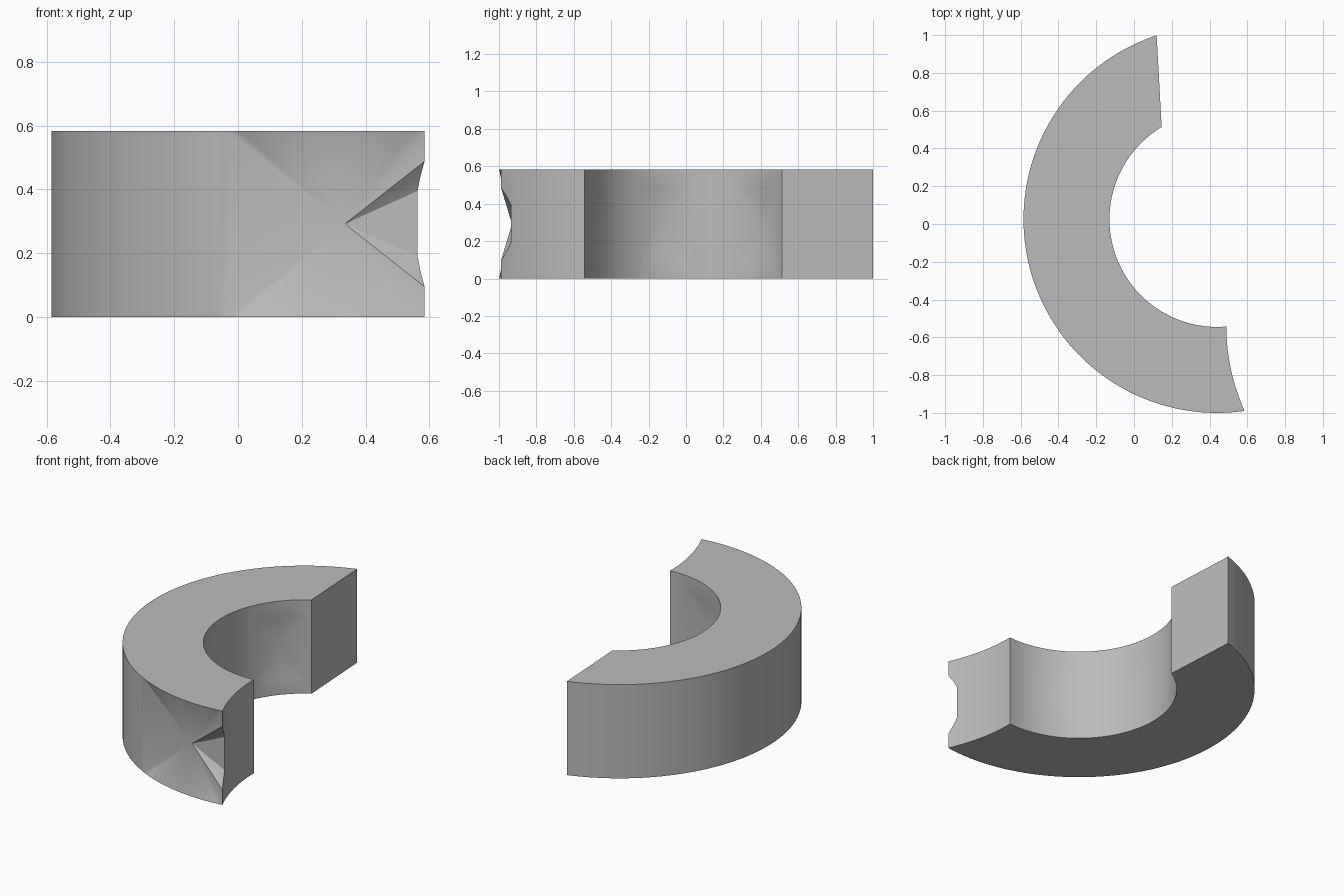
import bpy, bmesh, math

cube = bpy.data.objects.get("Cube")
if cube:
    bpy.data.objects.remove(cube, do_unlink=True)

CX, CY, R_OUT, R_IN, H = 0.44, 0.025, 1.025, 0.57, 0.583
MID = 0.292
START_OUT, END_OUT, DENT_START = 108.2, 278.13, 242.7
START_IN, END_IN = 121, 275
PITS, HALF = (139.3, 194.4, 249.5), 14.2
PIT_LOW, PIT_HIGH, PIT_DEPTH = 0.1, 0.485, 0.044

bm = bmesh.new()
cache = {}


def vert(p):
    key = tuple(round(c, 4) for c in p)
    if key not in cache:
        cache[key] = bm.verts.new(p)
    return cache[key]


def face(*points):
    bm.faces.new([vert(p) for p in points])


def at(p, z):
    return (p[0], p[1], z)


def polar(r, deg):
    a = math.radians(deg)
    return (CX + r * math.cos(a), CY + r * math.sin(a))


def steps(a, b, size):
    n = max(1, round((b - a) / size))
    return [a + (b - a) * i / n for i in range(n + 1)]


def pairs(seq):
    return zip(seq, seq[1:])


# Outer wall: plain cylinder up to the dented area
plain = [polar(R_OUT, a) for a in steps(START_OUT, DENT_START, 2)]
dented = [polar(R_OUT, a) for a in steps(DENT_START, END_OUT, 2)]
for p, q in pairs(plain):
    face(at(p, 0), at(q, 0), at(q, H), at(p, H))

# Concave end: curve from the inner corner to the outer corner
a, b = polar(R_IN, END_IN), polar(R_OUT, END_OUT)


def end_curve(t):
    if t == 1:
        return b
    return (a[0] + (b[0] - a[0]) * t - 0.1 * t * (1 - t), a[1] + (b[1] - a[1]) * t)


NOTCH = 0.88
curve = [end_curve(NOTCH * i / 12) for i in range(13)]
notch = curve[-1]
mid = end_curve(0.93)
curve += [mid, b]

# Dent: fan of triangles from a sunken point, opening into a notch at the end
tip = (0.335, -0.93, MID)
profile = [at(b, 0), at(b, 0.095), at(mid, 0.145), at(notch, 0.19),
           at(notch, 0.395), at(mid, 0.44), at(b, 0.488), at(b, H)]
rim = [at(p, 0) for p in dented] + profile[1:]
rim += [at(p, H) for p in reversed(dented[:-1])]
for p, q in pairs(rim + rim[:1]):
    face(tip, p, q)

# Inner wall columns, lined up with the edges of the pits
marks = [START_IN]
for c in PITS:
    marks += [c - HALF, c + HALF]
marks.append(END_IN)
inner = []
for i, (p, q) in enumerate(pairs(marks)):
    column = [polar(R_IN, d) for d in steps(p, q, 3)]
    inner += column if not inner else column[1:]
    is_pit = i % 2 == 1
    for u, v in pairs(column):
        for lo, hi in pairs((0, PIT_LOW, PIT_HIGH, H)):
            if not (is_pit and lo == PIT_LOW):
                face(at(u, lo), at(u, hi), at(v, hi), at(v, lo))
    # Shallow pyramid pit
    if is_pit:
        deep = at(polar(R_IN + PIT_DEPTH, (p + q) / 2), MID)
        ring = [at(s, PIT_LOW) for s in column] + [at(s, PIT_HIGH) for s in reversed(column)]
        for u, v in pairs(ring + ring[:1]):
            face(deep, u, v)

# Concave end wall
rows = (0, PIT_LOW, PIT_HIGH, H)
face(*[at(curve[0], z) for z in rows], at(curve[1], H), at(curve[1], 0))
for p, q in pairs(curve[1:12]):
    face(at(p, 0), at(p, H), at(q, H), at(q, 0))
face(at(curve[11], 0), at(curve[11], H), at(notch, H), *profile[4:2:-1], at(notch, 0))
face(at(notch, 0), profile[3], profile[2], at(mid, 0))
face(at(mid, 0), profile[2], profile[1], at(b, 0))
face(at(notch, H), profile[4], profile[5], at(mid, H))
face(at(mid, H), profile[5], profile[6], at(b, H))

# Flat end wall
face(*[at(inner[0], z) for z in rows], at(plain[0], H), at(plain[0], 0))

# Top and bottom
outline = plain + dented[1:] + curve[-2:0:-1] + inner[::-1]
for z in (0, H):
    face(*[at(p, z) for p in outline])

bmesh.ops.recalc_face_normals(bm, faces=bm.faces)
bmesh.ops.triangulate(bm, faces=[f for f in bm.faces if len(f.verts) > 4])
mesh = bpy.data.meshes.new("ring_segment")
bm.to_mesh(mesh)
bm.free()

segment = bpy.data.objects.new("ring_segment", mesh)
bpy.context.collection.objects.link(segment)

grey = bpy.data.materials.new("plain grey")
grey.use_nodes = True
colour = (0.5, 0.5, 0.5, 1)
grey.diffuse_color = colour
grey.node_tree.nodes["Principled BSDF"].inputs["Base Color"].default_value = colour
mesh.materials.append(grey)

bpy.ops.object.select_all(action='DESELECT')
segment.select_set(True)
bpy.context.view_layer.objects.active = segment
bpy.ops.object.shade_smooth_by_angle(angle=math.radians(30))
